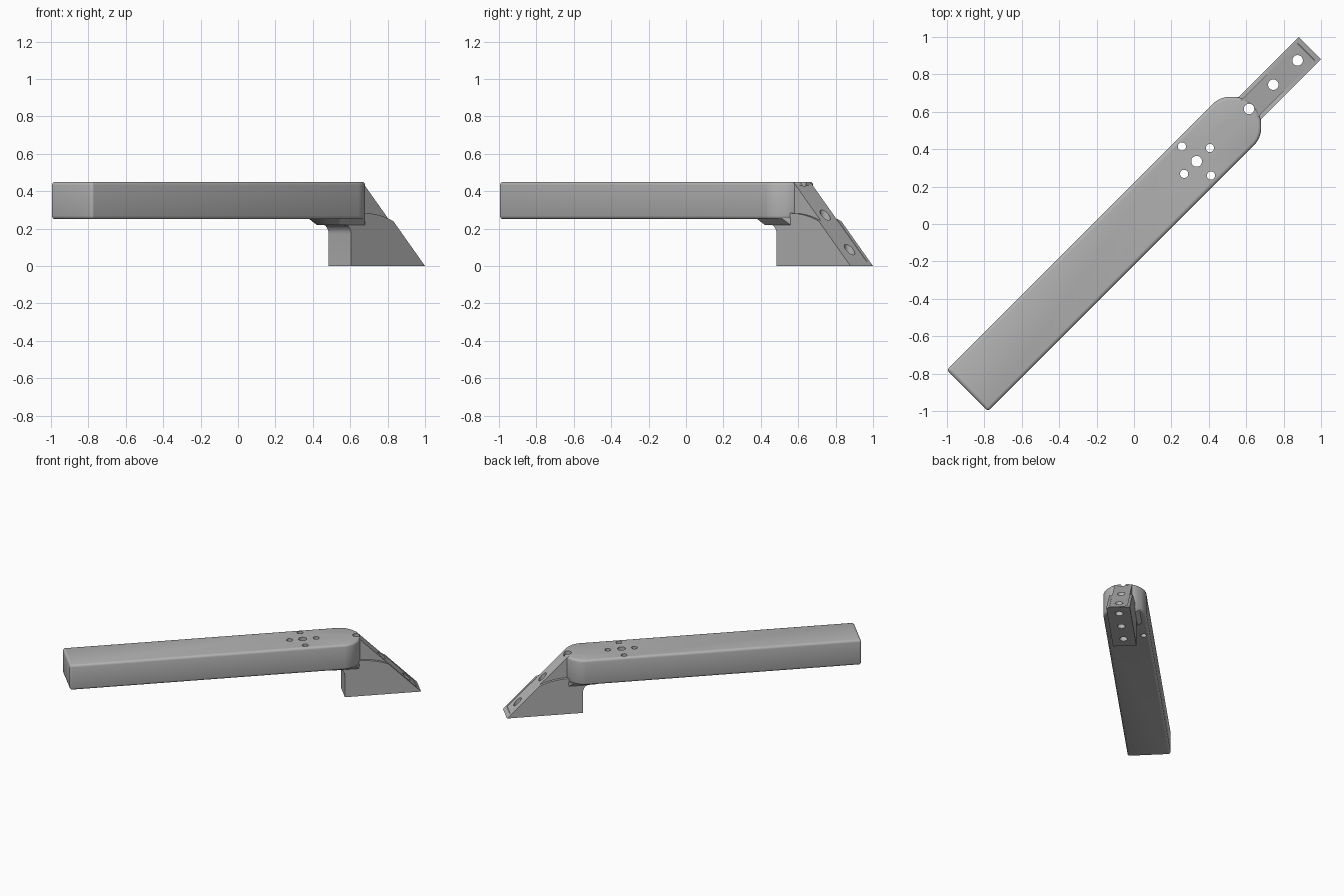
import bpy, bmesh, math
from mathutils import Matrix, Vector

cube = bpy.data.objects.get("Cube")
if cube:
    bpy.data.objects.remove(cube, do_unlink=True)

grey = bpy.data.materials.new("satin grey")
grey.use_nodes = True
COLOUR = (0.45, 0.45, 0.45, 1)
grey.diffuse_color = COLOUR
grey.node_tree.nodes["Principled BSDF"].inputs["Base Color"].default_value = COLOUR

TURN = Matrix.Rotation(math.radians(45), 4, "Z")  # the arm lies along the diagonal


def make(name, bm):
    bmesh.ops.recalc_face_normals(bm, faces=bm.faces)
    mesh = bpy.data.meshes.new(name)
    bm.to_mesh(mesh)
    bm.free()
    mesh.materials.append(grey)
    ob = bpy.data.objects.new(name, mesh)
    ob.matrix_world = TURN
    bpy.context.collection.objects.link(ob)
    return ob


def loft(bottom, top):
    """Closed solid between two loops with equal point counts."""
    bm = bmesh.new()
    a = [bm.verts.new(p) for p in bottom]
    b = [bm.verts.new(p) for p in top]
    bm.faces.new(a[::-1])
    bm.faces.new(b)
    for i in range(len(a)):
        j = (i + 1) % len(a)
        bm.faces.new((a[i], a[j], b[j], b[i]))
    return bm


def side_prism(profile, half):
    return loft([(u, -half, z) for u, z in profile], [(u, half, z) for u, z in profile])


def mirrored(half_outline, z):
    """Complete an outline given on its +v side."""
    return ([(u, v, z) for u, v in half_outline] +
            [(u, -v, z) for u, v in reversed(half_outline)])


def cut(ob, cutter):
    mod = ob.modifiers.new("cut", "BOOLEAN")
    mod.operation = "DIFFERENCE"
    mod.solver = "EXACT"
    mod.object = cutter
    bpy.context.view_layer.objects.active = ob
    bpy.ops.object.modifier_apply(modifier=mod.name)


# Long bar with a blunted end and softened edges
outline = [(-1.26, 0.156), (0.806, 0.156), (0.895, 0.067)]
bm = loft(mirrored(outline, 0.25), mirrored(outline, 0.45))
upright = [e for e in bm.edges if abs(e.verts[0].co.z - e.verts[1].co.z) > 0.1]
bmesh.ops.bevel(bm, geom=[e for e in upright if e.verts[0].co.x > 0],
                offset=0.05, segments=6, profile=0.5, affect="EDGES")
upright = [e for e in bm.edges if abs(e.verts[0].co.z - e.verts[1].co.z) > 0.1]
bmesh.ops.bevel(bm, geom=[e for e in upright if e.verts[0].co.x < 0],
                offset=0.015, segments=3, profile=0.5, affect="EDGES")
rims = [e for e in bm.edges if abs(e.verts[0].co.z - e.verts[1].co.z) < 0.001]
bmesh.ops.bevel(bm, geom=rims, offset=0.018, segments=3, profile=0.5, affect="EDGES")
bar = make("long_bar", bm)

# Foot: sloped block with a curved shoulder and a fillet under the flange
fillet = [(0.72 + 0.05 * math.cos(a), 0.172 + 0.05 * math.sin(a))
          for a in [math.radians(15 * i) for i in range(7)]]
shoulder = [(1.089 - 0.209 * t, 0.24 + 0.042 * (1 - (1 - t) ** 2))
            for t in [i / 8 for i in range(9)]]
neck = [(0.72 + 0.05 - 0.05 * (1 - math.cos(a)), 0.172 + 0.05 * math.sin(a))
        for a in [math.radians(15 * i) for i in range(7)]]
profile = [(0.77, 0), (1.329, 0)] + shoulder + [(0.78, 0.282), (0.68, 0.26), (0.68, 0.222)] + neck[::-1]
foot = make("foot_block", side_prism(profile, 0.085))

# Narrower web carrying the slope up to the top of the bar
web = make("sloped_web", side_prism(
    [(0.8, 0.1), (1.225, 0.1), (0.877, 0.448), (0.8, 0.448)], 0.064))

# Flared flange under the bar
flange = make("mounting_flange", loft(
    mirrored([(0.655, 0.05), (0.68, 0.085), (0.875, 0.085), (0.892, 0.066)], 0.22),
    mirrored([(0.615, 0.08), (0.65, 0.12), (0.842, 0.12), (0.892, 0.07)], 0.256)))

# Shallow recess down the sloped face
recess = make("recess_cutter", side_prism(
    [(1.3, 0.025), (1.4, 0.025), (1.4, 0.3), (1.025, 0.3)], 0.064))
cut(foot, recess)

# Vertical bolt holes: a cross in the bar and a row through the foot
bm = bmesh.new()
holes = [(0.474, 0, 0.029)]
holes += [(0.474 + du, dv, 0.022) for du, dv in ((0.1, 0), (-0.095, 0), (0, 0.112), (0, -0.108))]
holes += [(u, 0, 0.028) for u in (0.87, 1.053, 1.237)]
for u, v, r in holes:
    bmesh.ops.create_cone(bm, cap_ends=True, segments=32, radius1=r, radius2=r, depth=1.2,
                          matrix=Matrix.Translation(Vector((u, v, 0.2))))
drill = make("hole_cutter", bm)
for part in (bar, foot, web, flange):
    cut(part, drill)
for helper in (recess, drill):
    bpy.data.objects.remove(helper, do_unlink=True)

# Smooth curved areas, keep corners crisp
for part in (bar, foot, web, flange):
    bpy.ops.object.select_all(action="DESELECT")
    part.select_set(True)
    bpy.context.view_layer.objects.active = part
    bpy.ops.object.shade_smooth_by_angle(angle=math.radians(32))
